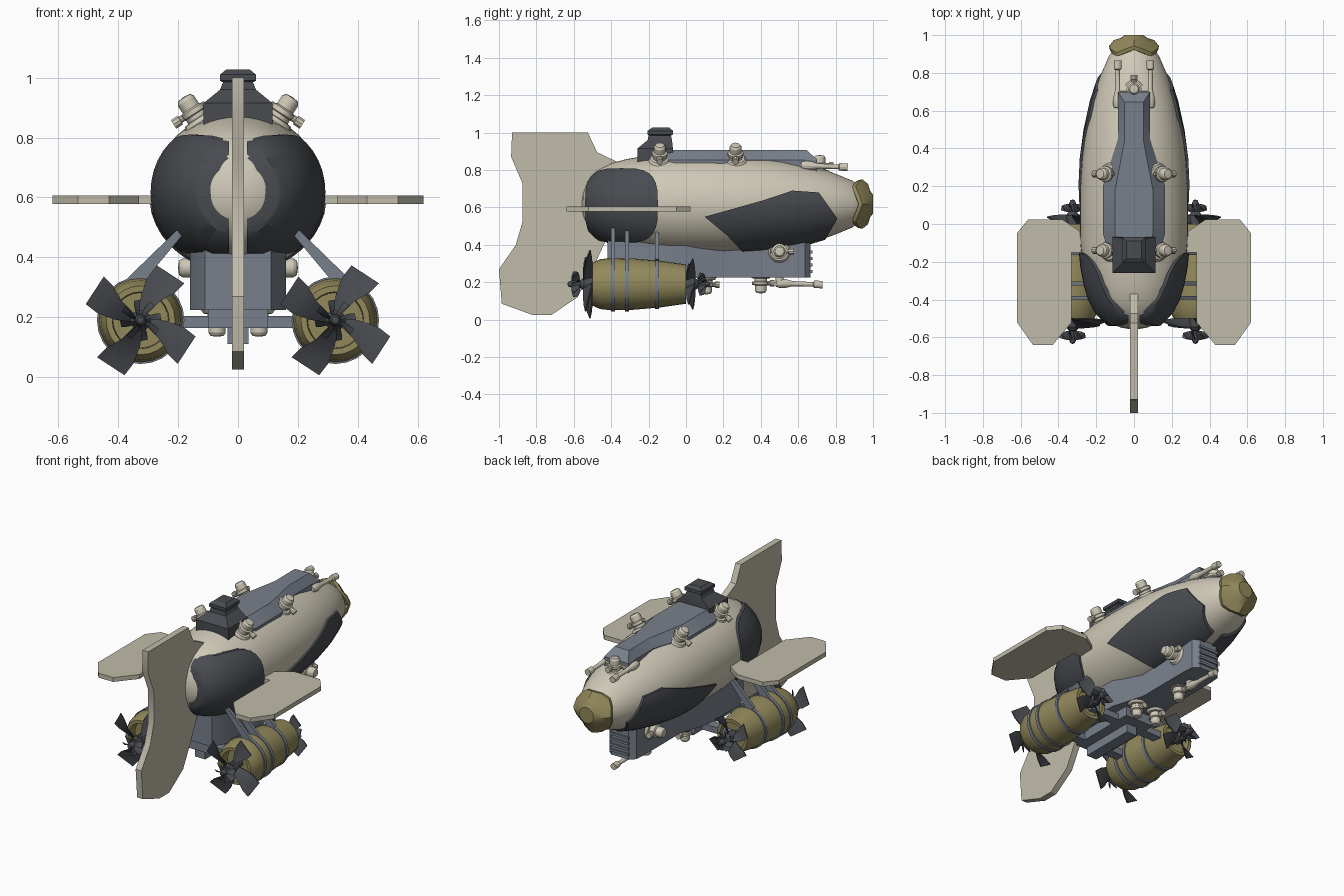
import bpy, bmesh, math
from mathutils import Vector, Matrix

if "Cube" in bpy.data.objects:
    bpy.data.objects.remove(bpy.data.objects["Cube"])

def mat(name, c):
    m = bpy.data.materials.new(name)
    m.diffuse_color = (*c, 1)
    m.use_nodes = True
    m.node_tree.nodes["Principled BSDF"].inputs["Base Color"].default_value = m.diffuse_color
    return m

CREAM = mat("cream", (.62, .58, .47))
FIN = mat("fin_cream", (.53, .50, .40))
DARK = mat("charcoal", (.065, .07, .08))
STEEL = mat("steel", (.19, .215, .26))
BRASS = mat("brass", (.29, .25, .105))
CZ = .618  # hull axis height

def finish(name, bm, m):
    bmesh.ops.remove_doubles(bm, verts=bm.verts, dist=1e-5)
    bmesh.ops.recalc_face_normals(bm, faces=bm.faces)
    me = bpy.data.meshes.new(name)
    bm.to_mesh(me)
    bm.free()
    me.materials.append(m)
    ob = bpy.data.objects.new(name, me)
    bpy.context.collection.objects.link(ob)
    return ob

def lathe(bm, prof, loc, axis, seg=24, sx=1):
    """Revolve (radius, distance) points about an axis through loc."""
    q = Vector(axis).to_track_quat('Z', 'Y').to_matrix()
    rings = []
    for r, t in prof:
        n = 1 if r == 0 else seg
        ring = []
        for i in range(n):
            a = math.tau * i / seg
            p = q @ Vector((r * math.cos(a), r * math.sin(a), t))
            p.x *= sx
            ring.append(bm.verts.new(p + Vector(loc)))
        rings.append(ring)
    for a, b in zip(rings, rings[1:]):
        for i in range(seg):
            j = (i + 1) % seg
            vs = [a[i % len(a)], a[j % len(a)], b[j % len(b)], b[i % len(b)]]
            vs = list(dict.fromkeys(vs))
            if len(vs) > 2:
                bm.faces.new(vs)

def loft(bm, loops):
    """Skin matching point loops and cap both ends."""
    vl = [[bm.verts.new(p) for p in l] for l in loops]
    n = len(vl[0])
    for a, b in zip(vl, vl[1:]):
        for i in range(n):
            bm.faces.new((a[i], a[(i + 1) % n], b[(i + 1) % n], b[i]))
    bm.faces.new(vl[0])
    bm.faces.new(vl[-1])

def prism(bm, pts, ax, a, b):
    def put(p, h):
        l = list(p)
        l.insert(ax, h)
        return l
    loft(bm, [[put(p, a) for p in pts], [put(p, b) for p in pts]])

def box(bm, x0, x1, y0, y1, z0, z1):
    prism(bm, [(x0, y0), (x1, y0), (x1, y1), (x0, y1)], 2, z0, z1)

def rect(hx, y0, y1, z):
    return [(-hx, y0, z), (hx, y0, z), (hx, y1, z), (-hx, y1, z)]

# hull
HULL = [(0, -.56), (.06, -.55), (.125, -.525), (.18, -.475), (.218, -.4), (.24, -.32), (.256, -.23),
        (.268, -.1), (.27, .05), (.268, .2), (.259, .35), (.24, .5), (.209, .65), (.17, .78),
        (.125, .89), (.08, .95), (.04, .98), (0, .985)]
bm = bmesh.new()
lathe(bm, HULL, (0, 0, CZ), (0, 1, 0), 48, 1.06)
finish("hull", bm, CREAM)

# dark armour panels: outline prisms intersected with a slightly larger hull
REAR = [(-.345 + .195 * math.copysign(abs(math.cos(a)) ** .6, math.cos(a)),
         .61 + .2 * math.copysign(abs(math.sin(a)) ** .6, math.sin(a)))
        for a in [math.tau * i / 28 for i in range(28)]]
FRONT = [(.10, .55), (.42, .64), (.57, .69), (.71, .68), (.81, .54), (.74, .42),
         (.55, .38), (.30, .365), (.22, .45)]
for s, side in ((1, "right"), (-1, "left")):
    for nm, outline in (("rear", REAR), ("front", FRONT)):
        bm = bmesh.new()
        lathe(bm, [(r + .012 if r else 0, t - (.01 if t < -.5 else 0)) for r, t in HULL],
              (0, 0, CZ), (0, 1, 0), 48, 1.06)
        ob = finish(f"{nm}_panel_{side}", bm, DARK)
        bm = bmesh.new()
        prism(bm, outline, 0, s * .03, s * .45)
        cut = finish("panel_cutter", bm, DARK)
        mod = ob.modifiers.new("cut", 'BOOLEAN')
        mod.operation, mod.solver, mod.object = 'INTERSECT', 'EXACT', cut
        dg = bpy.context.evaluated_depsgraph_get()
        me = bpy.data.meshes.new_from_object(ob.evaluated_get(dg))
        ob.modifiers.clear()
        ob.data = me
        bpy.data.objects.remove(cut)

# nose cap with scalloped rim
bm = bmesh.new()
lathe(bm, [(.1, .905), (.128, .905), (.132, .925), (.108, .955), (.07, .985), (.05, 1.0), (0, 1.0)],
      (0, 0, CZ), (0, 1, 0), 16)
for v in bm.verts:
    if v.co.y < .96:
        v.co.y += .018 * math.cos(4 * math.atan2(v.co.z - CZ, v.co.x))
finish("nose_cap", bm, BRASS)

# vertical and horizontal fins
bm = bmesh.new()
prism(bm, [(-.93, 1), (-.525, 1), (-.475, .895), (-.37, .845), (-.37, .45), (-.43, .42), (-.50, .27),
           (-.58, .12), (-.72, .025), (-.82, .025), (-.985, .085), (-1, .27), (-.91, .4),
           (-.875, .52), (-.875, .73), (-.935, .87)], 0, -.02, .02)
finish("tail_fin", bm, FIN)
for s, side in ((1, "right"), (-1, "left")):
    bm = bmesh.new()
    prism(bm, [(s * x, y) for x, y in [(.2, -.05), (.27, -.05), (.38, .025), (.56, .025), (.62, -.05),
          (.62, -.52), (.535, -.64), (.43, -.64), (.33, -.52), (.33, -.15), (.2, -.15)]], 2, .578, .606)
    finish(f"side_fin_{side}", bm, FIN)

# dorsal deck and conning tower
def sym(pts, z):
    return [(x, y, z) for x, y in pts] + [(-x, y, z) for x, y in reversed(pts)]
bm = bmesh.new()
low = [(.085, .7), (.085, .45), (.165, .2), (.165, -.05), (.11, -.22)]
top = [(.05, .645), (.05, .44), (.1, .18), (.1, -.05), (.08, -.2)]
loft(bm, [sym(low, .74), sym(low, .855), sym(top, .908)])
finish("dorsal_deck", bm, STEEL)
bm = bmesh.new()
loft(bm, [rect(.115, -.26, -.07, .8), rect(.115, -.26, -.07, .915), rect(.06, -.205, -.075, .96),
          rect(.05, -.2, -.08, .985), rect(.06, -.205, -.07, .99), rect(.06, -.205, -.07, 1.01),
          rect(.04, -.18, -.09, 1.027)])
finish("conning_tower", bm, DARK)

# gondola under the hull, with front slats and lower engine mount
bm = bmesh.new()
plan = [(.06, .665), (.095, .635), (.1, .57), (.1, .2), (.16, .0), (.16, -.32), (.11, -.42)]
loft(bm, [sym(plan, .225), sym(plan, .46)])
for i in range(4):
    box(bm, -.065, .065, .655, .675, .25 + i * .035, .265 + i * .035)
finish("gondola", bm, STEEL)
bm = bmesh.new()
box(bm, -.1, .1, -.4, .05, .165, .23)
box(bm, -.035, .035, -.38, -.02, .11, .17)
for y in (-.35, -.05):
    box(bm, -.3, .3, y - .03, y + .03, .165, .205)
finish("engine_mount", bm, STEEL)

# turrets: flange, drum, domed cap and a stub barrel pair
def turret(name, loc, n, d, k=1):
    bm = bmesh.new()
    n, d, loc = Vector(n).normalized(), Vector(d).normalized(), Vector(loc)
    lathe(bm, [(r * k, t * k) for r, t in [(0, -.02), (.055, -.02), (.06, 0), (.05, .014), (.036, .016),
          (.036, .03), (.042, .034), (.042, .05), (.032, .055), (.032, .085), (.024, .097), (0, .1)]],
          loc, n, 16)
    lathe(bm, [(r, t * k) for r, t in [(0, -.05), (.01, -.05), (.012, 0), (.012, .05), (.018, .052),
          (.018, .078), (0, .078)]], loc + n * .042 * k, d, 10)
    finish(name, bm, CREAM)

for s, side in ((1, "right"), (-1, "left")):
    for y, nm in ((.265, "front"), (-.14, "rear")):
        turret(f"top_turret_{nm}_{side}", (s * .127, y, .852), (s * .55, 0, .83), (s * .83, 0, -.55))
    turret(f"gondola_turret_{side}", (s * .1, .5, .365), (s, 0, 0), (0, 1, 0))
    turret(f"belly_turret_{side}", (s * .07, .11, .225), (0, 0, -1), (0, 1, 0), .9)
turret("belly_turret_centre", (0, .4, .235), (0, 0, -1), (0, 1, 0), .95)
turret("bow_turret", (0, .715, .785), (0, 0, 1), (0, 1, 0), .95)

# long guns
GUN = [(0, 0), (.018, 0), (.024, .02), (.024, .05), (.014, .09), (.012, .2), (.02, .205), (.02, .25), (0, .25)]
bm = bmesh.new()
for x in (-.087, .087):
    lathe(bm, GUN, (x, .615, .825), (0, 1, -.04), 12)
lathe(bm, [(0, -.09), (.014, -.09), (.014, .09), (0, .09)], (0, .69, .822), (1, 0, 0), 10)
finish("bow_guns", bm, CREAM)
bm = bmesh.new()
lathe(bm, GUN, (0, .48, .195), (0, 1, -.03), 12)
lathe(bm, [(0, 0), (.022, 0), (.022, .06), (0, .06)], (0, .5, .185), (0, 0, 1), 12)
finish("belly_gun", bm, CREAM)

# propellers: twisted, swept blades on a hub
def propeller(name, x, y, R, count, chord, depth, phase, hub, out):
    bm = bmesh.new()
    for k in range(count):
        base = phase + math.tau * k / count
        loops = []
        for f, c, sw, dp in [(.12, .25, .3, 1), (.45, .6, .15, 1), (.75, .95, .03, .8), (1, 1, -.02, .5)]:
            a = base + sw
            u, w = Vector((math.cos(a), 0, math.sin(a))), Vector((-math.sin(a), 0, math.cos(a)))
            ring = []
            for e, h in ((-1, -.003), (0, -.003), (1, -.003), (1, .003), (0, .003), (-1, .003)):
                p = u * (R * f) + w * (e * c * chord)
                p.y = e * dp * depth + h
                ring.append(p + Vector((x, y, .19)))
            loops.append(ring)
        loft(bm, loops)
    lathe(bm, [(0, -.035), (hub, -.035), (hub, .02), (hub * .6, .04), (0, .045)],
          (x, y, .19), (0, out, 0), 12)
    finish(name, bm, DARK)

# engines with bands, propellers and hull struts
for s, side in ((1, "right"), (-1, "left")):
    x = s * .325
    bm = bmesh.new()
    lathe(bm, [(0, .06), (.092, .06), (.095, 0), (.115, 0), (.133, .04), (.14, .1), (.137, .22), (.125, .36),
               (.105, .5), (.085, .5), (.085, .45), (0, .45)], (x, -.5, .19), (0, 1, 0), 24)
    finish(f"engine_{side}", bm, BRASS)
    bm = bmesh.new()
    lathe(bm, [(0, -.58), (.02, -.58), (.02, .1), (0, .1)], (x, 0, .19), (0, 1, 0), 12)
    finish(f"engine_shaft_{side}", bm, DARK)
    bm = bmesh.new()
    for y, r in ((-.39, .14), (-.315, .139), (-.155, .127)):
        lathe(bm, [(r - .01, -.01), (r + .006, -.01), (r + .006, .01), (r - .01, .01)],
              (x, y, .19), (0, 1, 0), 24)
        prism(bm, [(s * .185, .475), (s * .2, .495), (s * .375, .325), (s * .335, .295)],
              1, y - .01, y + .01)
    finish(f"engine_bands_{side}", bm, STEEL)
    propeller(f"rear_propeller_{side}", x, -.525, .183, 4, .055, .024, math.radians(58), .035, -1)
    propeller(f"rear_small_propeller_{side}", x, -.59, .068, 8, .011, .02, .2, .02, -1)
    propeller(f"front_propeller_{side}", x, .025, .135, 4, .042, .022, math.radians(58), .035, 1)
    propeller(f"front_small_propeller_{side}", x, .085, .06, 8, .011, .018, .2, .02, 1)

bpy.ops.object.select_all(action='SELECT')
bpy.context.view_layer.objects.active = bpy.data.objects["hull"]
bpy.ops.object.shade_smooth_by_angle(angle=math.radians(28))
